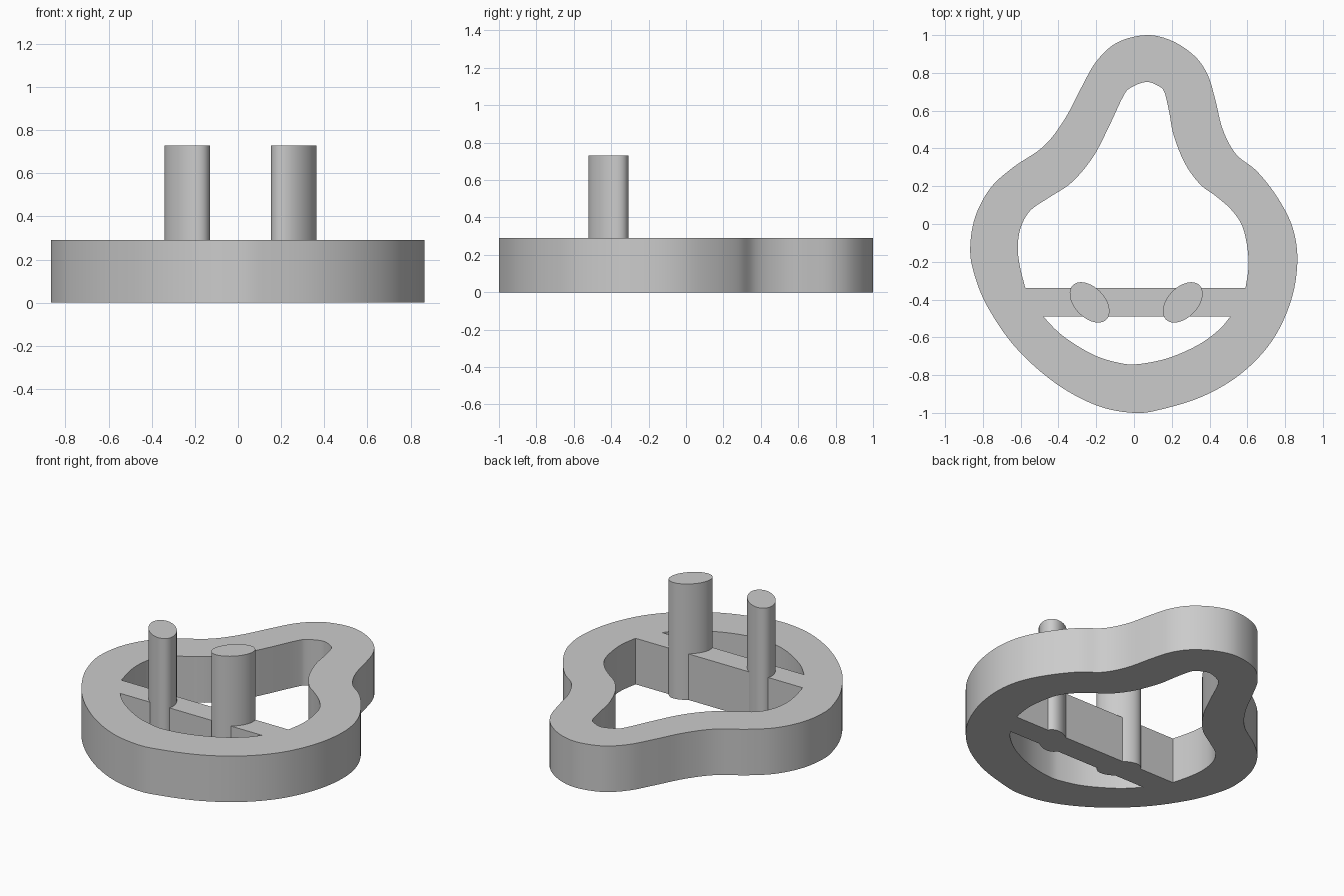
import bpy
import bmesh
import math
from mathutils import Vector

FRAME_HEIGHT = 0.29
PIN_HEIGHT = 0.73

default_cube = bpy.data.objects.get("Cube")
if default_cube:
    bpy.data.objects.remove(default_cube, do_unlink=True)

# Single plain material
grey = bpy.data.materials.new("plain_grey")
grey.use_nodes = True
colour = (0.6, 0.6, 0.6, 1.0)
grey.diffuse_color = colour
grey.node_tree.nodes["Principled BSDF"].inputs["Base Color"].default_value = colour


def smooth_path(points, closed, steps=6):
    """Catmull-Rom interpolation through the given points."""
    pts = [Vector(p) for p in points]
    count = len(pts)

    def at(i):
        return pts[i % count] if closed else pts[max(0, min(i, count - 1))]

    result = []
    for i in range(count if closed else count - 1):
        a, b, c, d = at(i - 1), at(i), at(i + 1), at(i + 2)
        for s in range(steps):
            t = s / steps
            result.append(b + (c - a) * (t / 2)
                          + (a * 2 - b * 5 + c * 4 - d) * (t * t / 2)
                          + (b * 3 - a - c * 3 + d) * (t ** 3 / 2))
    if not closed:
        result.append(pts[-1])
    return result


def select_only(obj):
    bpy.ops.object.select_all(action="DESELECT")
    obj.select_set(True)
    bpy.context.view_layer.objects.active = obj


def finish(obj):
    """Weld the seams, assign the material and smooth the curved walls."""
    bm = bmesh.new()
    bm.from_mesh(obj.data)
    bmesh.ops.remove_doubles(bm, verts=bm.verts, dist=0.0001)
    bmesh.ops.recalc_face_normals(bm, faces=bm.faces)
    bm.to_mesh(obj.data)
    bm.free()
    obj.data.materials.clear()
    obj.data.materials.append(grey)
    select_only(obj)
    bpy.ops.object.shade_smooth_by_angle(angle=math.radians(30))


def extruded_plate(name, loops, height):
    """Flat plate; loops inside the first one become holes."""
    curve = bpy.data.curves.new(name, "CURVE")
    curve.dimensions = "2D"
    curve.fill_mode = "BOTH"
    curve.extrude = height / 2
    for loop in loops:
        spline = curve.splines.new("POLY")
        spline.points.add(len(loop) - 1)
        for point, co in zip(spline.points, loop):
            point.co = (co.x, co.y, 0, 1)
        spline.use_cyclic_u = True
    obj = bpy.data.objects.new(name, curve)
    bpy.context.collection.objects.link(obj)
    obj.location.z = height / 2
    select_only(obj)
    bpy.ops.object.convert(target="MESH")
    obj = bpy.context.view_layer.objects.active
    finish(obj)
    return obj


# Outer edge of the pear-shaped frame
outer_edge = smooth_path([
    (.065, 1), (.2, .97), (.32, .89), (.39, .79), (.43, .66), (.47, .5),
    (.54, .37), (.65, .28), (.76, .14), (.84, -.02), (.865, -.2),
    (.83, -.41), (.73, -.62), (.57, -.79), (.37, -.91), (.15, -.98),
    (0, -1), (-.2, -.96), (-.42, -.84), (-.63, -.65), (-.78, -.43),
    (-.85, -.25), (-.867, -.12), (-.84, .04), (-.76, .19), (-.64, .3),
    (-.48, .41), (-.37, .55), (-.28, .72), (-.2, .86), (-.09, .96)], True)

# Opening behind the crossbar
rear_opening = smooth_path([
    (.59, -.34), (.607, -.2), (.58, -.03), (.52, .07), (.43, .15),
    (.35, .21), (.27, .32), (.21, .47), (.185, .6), (.16, .7), (.13, .73),
    (.065, .752), (-.02, .72), (-.06, .67), (-.14, .5), (-.22, .35),
    (-.33, .22), (-.45, .14), (-.55, .07), (-.6, -.02), (-.615, -.12),
    (-.605, -.22), (-.575, -.34)], False)

# Opening in front of the crossbar
front_opening = smooth_path([
    (-.48, -.49), (-.38, -.59), (-.22, -.69), (-.08, -.735), (.02, -.742),
    (.18, -.71), (.34, -.64), (.45, -.56), (.51, -.49)], False)

extruded_plate("frame_with_crossbar",
               [outer_edge, rear_opening, front_opening], FRAME_HEIGHT)

# Two oval pins, leaning outward in plan, running through the crossbar
for name, x, side in (("right_pin", -.235, -1), ("left_pin", .258, 1)):
    bpy.ops.mesh.primitive_cylinder_add(
        vertices=48, radius=1, depth=PIN_HEIGHT,
        location=(x, -.415, PIN_HEIGHT / 2),
        rotation=(0, 0, side * math.radians(-44)))
    pin = bpy.context.object
    pin.name = name
    pin.scale = (.08, .127, 1)
    bpy.ops.object.transform_apply(location=False, rotation=True, scale=True)
    finish(pin)
